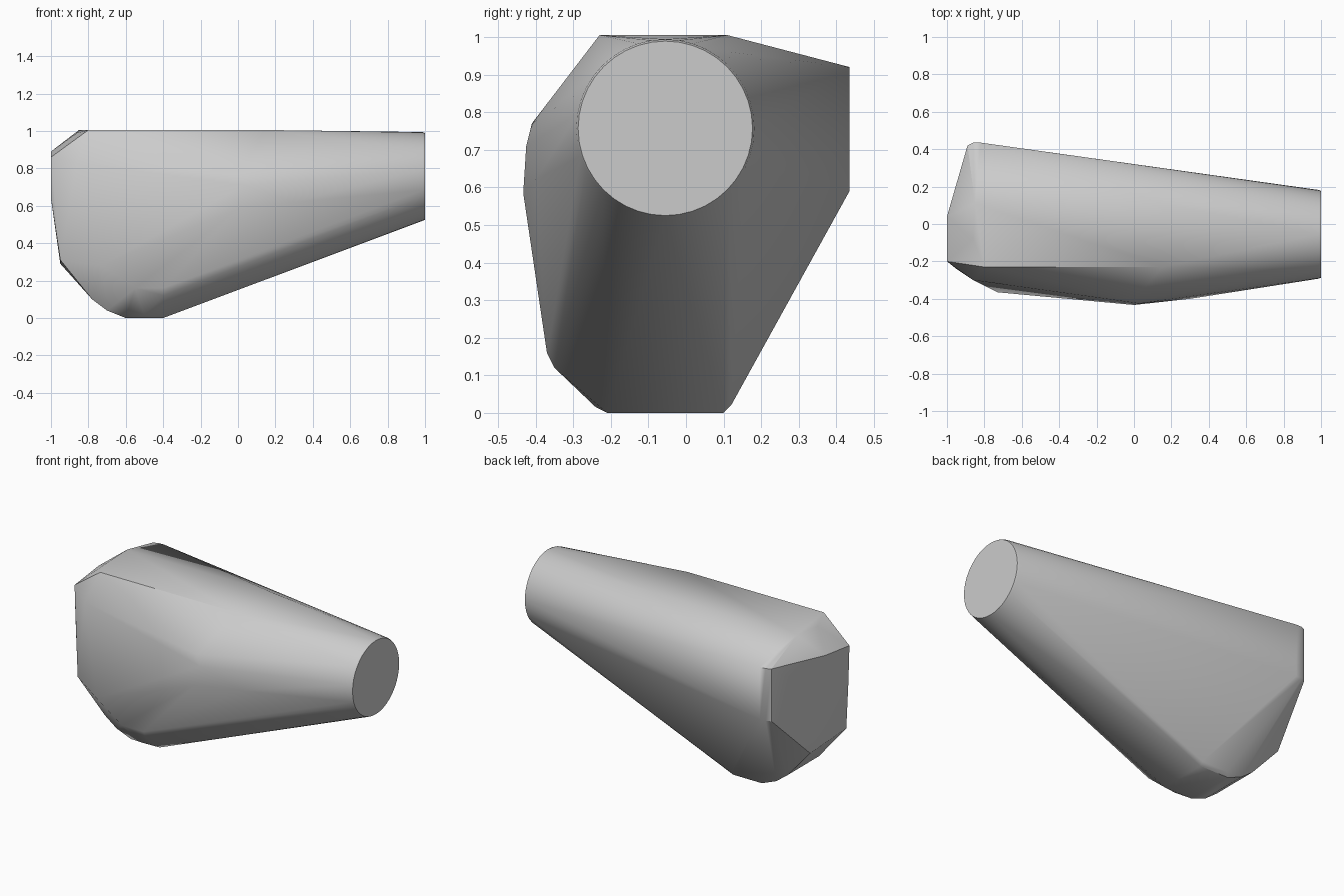
import bpy, bmesh, math

cube = bpy.data.objects.get("Cube")
if cube:
    bpy.data.objects.remove(cube, do_unlink=True)

mat = bpy.data.materials.new("plain grey")
mat.use_nodes = True
grey = (0.6, 0.6, 0.6, 1)
mat.diffuse_color = grey
mat.node_tree.nodes["Principled BSDF"].inputs["Base Color"].default_value = grey


def ring(x, radius, count=40):
    """Circle facing along x at the narrow end."""
    angles = [2 * math.pi * i / count for i in range(count)]
    return [(x, -0.055 + radius * math.cos(a), 0.757 + radius * math.sin(a)) for a in angles]


# Narrow round end with a slight bevel
points = ring(1.0, 0.232) + ring(0.988, 0.237)

# Flat top
points += [(-0.85, 0.11, 1.005), (0.15, 0.11, 1.005), (0.15, -0.23, 1.005),
           (-0.8, -0.23, 1.005), (-0.86, -0.08, 0.99)]

# Upright back corner, softened by a narrow strip
for z in (0.59, 0.92):
    points += [(-0.89, 0.42, z), (-0.86, 0.435, z), (-0.82, 0.435, z)]

# Wide end face
points += [(-1, 0.04, 0.89), (-1, -0.2, 0.86), (-1, 0.04, 0.64), (-1, -0.19, 0.64),
           (-0.95, -0.24, 0.31), (-0.95, 0.12, 0.29)]

# Rounded underside
for x, z in ((-0.78, 0.1), (-0.7, 0.04), (-0.6, 0.0), (-0.4, 0.0)):
    points += [(x, -0.21, z), (x, 0.1, z)]
points += [(-0.4, 0.12, 0.02), (-0.58, 0.12, 0.02)]

# Front flank
points += [(-0.86, -0.3, 0.83), (-0.73, -0.365, 0.28), (-0.55, -0.37, 0.16),
           (-0.4, -0.37, 0.16), (-0.4, -0.35, 0.12), (-0.5, -0.24, 0.015),
           (0.0, -0.433, 0.585), (0.03, -0.425, 0.71), (0.0, -0.41, 0.77),
           (0.3, -0.4, 0.62)]

# Wrap all outline points in one convex body
bm = bmesh.new()
for p in points:
    bm.verts.new(p)
result = bmesh.ops.convex_hull(bm, input=bm.verts[:])
loose = [v for v in bm.verts if not v.link_faces]
bmesh.ops.delete(bm, geom=loose, context='VERTS')
bmesh.ops.dissolve_limit(bm, angle_limit=math.radians(0.5), verts=bm.verts[:], edges=bm.edges[:])
bmesh.ops.recalc_face_normals(bm, faces=bm.faces[:])
mesh = bpy.data.meshes.new("tapered_body")
bm.to_mesh(mesh)
bm.free()
mesh.materials.append(mat)
body = bpy.data.objects.new("tapered_body", mesh)
bpy.context.collection.objects.link(body)
bpy.ops.object.select_all(action='DESELECT')
body.select_set(True)
bpy.context.view_layer.objects.active = body
bpy.ops.object.shade_smooth_by_angle(angle=math.radians(30))
